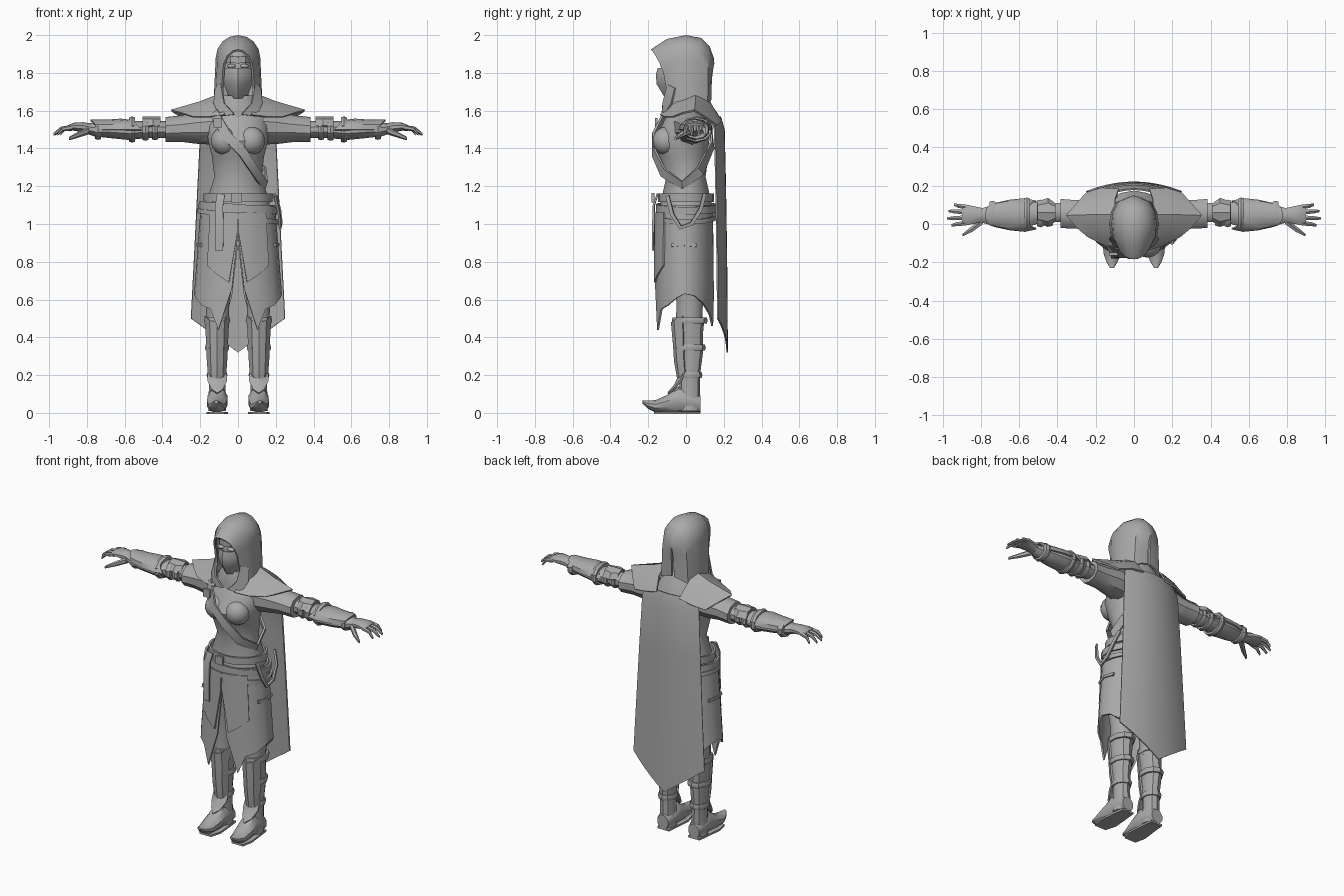
import bpy, bmesh, math
from mathutils import Vector

cube = bpy.data.objects.get("Cube")
if cube:
    bpy.data.objects.remove(cube, do_unlink=True)

grey = bpy.data.materials.new("plain_grey")
grey.use_nodes = True
colour = (0.4, 0.4, 0.4, 1)
grey.diffuse_color = colour
grey.node_tree.nodes["Principled BSDF"].inputs["Base Color"].default_value = colour


def finish(name, bm, mirror=False, angle=35):
    bmesh.ops.recalc_face_normals(bm, faces=bm.faces)
    mesh = bpy.data.meshes.new(name)
    bm.to_mesh(mesh)
    bm.free()
    mesh.materials.append(grey)
    obj = bpy.data.objects.new(name, mesh)
    bpy.context.collection.objects.link(obj)
    bpy.ops.object.select_all(action='DESELECT')
    obj.select_set(True)
    bpy.context.view_layer.objects.active = obj
    bpy.ops.object.shade_smooth_by_angle(angle=math.radians(angle))
    if mirror:
        mod = obj.modifiers.new("mirror", 'MIRROR')
        mod.use_mirror_merge = False
    return obj


def loft(name, rings, axis='z', n=12, mirror=False):
    """Closed tube through rings of (x, y, z, radius a, radius b)."""
    bm = bmesh.new()
    loops = []
    for x, y, z, a, b in rings:
        loop = []
        for i in range(n):
            t = math.tau * (i + 0.5) / n
            c, s = a * math.cos(t), b * math.sin(t)
            p = {'x': (x, y + c, z + s), 'y': (x + c, y, z + s), 'z': (x + c, y + s, z)}[axis]
            loop.append(bm.verts.new(p))
        loops.append(loop)
    for lo, hi in zip(loops, loops[1:]):
        for i in range(n):
            j = (i + 1) % n
            bm.faces.new((lo[i], lo[j], hi[j], hi[i]))
    bm.faces.new(loops[0])
    bm.faces.new(loops[-1])
    return finish(name, bm, mirror)


def sheet(name, rows, thick=0.01, mirror=False, closed=False):
    """Thin panel through a grid of points."""
    bm = bmesh.new()
    grid = [[bm.verts.new(p) for p in row] for row in rows]
    pairs = list(zip(grid, grid[1:]))
    if closed:
        pairs.append((grid[-1], grid[0]))
    for a, b in pairs:
        for i in range(len(a) - 1):
            bm.faces.new((a[i], a[i + 1], b[i + 1], b[i]))
    bmesh.ops.recalc_face_normals(bm, faces=bm.faces)
    bmesh.ops.solidify(bm, geom=bm.faces[:], thickness=thick)
    return finish(name, bm, mirror)


def ribbon(name, pts, width, centre, closed=False, mirror=False, thick=0.012):
    """Strap lying on the body, facing away from a centre."""
    pts, rows, n = [Vector(p) for p in pts], [], len(pts)
    for i, p in enumerate(pts):
        a = pts[(i - 1) % n] if closed else pts[max(i - 1, 0)]
        b = pts[(i + 1) % n] if closed else pts[min(i + 1, n - 1)]
        out = p - Vector(centre)
        out.z *= 0.4
        side = (b - a).cross(out).normalized() * width / 2
        rows.append([p - side, p + side])
    return sheet(name, rows, thick, mirror, closed)


def hoop(name, z, rx, ry, width, tilt=0.0, cy=0.0):
    pts = []
    for i in range(24):
        t = math.tau * i / 24
        pts.append((rx * math.cos(t), cy + ry * math.sin(t), z + tilt * math.cos(t)))
    return ribbon(name, pts, width, (0, cy, z), closed=True)


def ball(name, loc, size, mirror=False):
    bm = bmesh.new()
    bmesh.ops.create_uvsphere(bm, u_segments=14, v_segments=9, radius=1)
    bmesh.ops.scale(bm, vec=size, verts=bm.verts)
    bmesh.ops.translate(bm, vec=loc, verts=bm.verts)
    return finish(name, bm, mirror)


# Torso, neck and cowl
loft("torso", [(0, 0, 1, .18, .14), (0, 0, 1.12, .168, .135), (0, 0, 1.25, .126, .105),
               (0, -.015, 1.36, .14, .135), (0, -.025, 1.44, .16, .15), (0, 0, 1.52, .17, .13),
               (0, .02, 1.6, .15, .11), (0, .02, 1.66, .06, .06)], n=20)
ball("bust", (.07, -.105, 1.44), (.075, .072, .075), mirror=True)
loft("neck", [(0, 0, 1.55, .06, .06), (0, -.01, 1.74, .055, .06)])
loft("cowl", [(0, .035, 1.53, .17, .14), (0, .02, 1.61, .135, .13), (0, .01, 1.68, .095, .1)], n=14)

# Head, mask and eyes
ball("head", (0, -.02, 1.81), (.084, .11, .14))
ball("eye", (.034, -.118, 1.836), (.024, .018, .012), mirror=True)
sheet("brow", [[(0, -.135, z), (.04, -.128, z + .004), (.078, -.08, z)] for z in (1.85, 1.885)], mirror=True)
sheet("face_mask", [[(0, y, z), (w * .5, y + .018, z), (w, y + .075, z)] for y, z, w in
                    ((-.15, 1.825, .08), (-.16, 1.79, .08), (-.155, 1.74, .075), (-.11, 1.665, .045))],
      mirror=True)

# Hood made of arches from brim to back
hood = []
for yt, yb, w, zt, zb in ((-.185, -.095, .082, 1.925, 1.57), (-.1, -.06, .11, 1.98, 1.57),
                          (0, 0, .118, 2, 1.58), (.08, .06, .11, 1.985, 1.6), (.125, .115, .085, 1.94, 1.63),
                          (.147, .13, .045, 1.88, 1.65), (.15, .135, .008, 1.85, 1.66)):
    top = zt - .12
    arch = [(-w * 1.12, zb), (-w * 1.06, (zb + top) / 2)]
    arch += [(-w * math.cos(math.pi * i / 8), top + .12 * math.sin(math.pi * i / 8)) for i in range(9)]
    arch += [(w * 1.06, (zb + top) / 2), (w * 1.12, zb)]
    hood.append([(x, yb + (yt - yb) * ((z - zb) / (zt - zb)) ** 3, z) for x, z in arch])
sheet("hood", hood, .012)
sheet("hood_lapel", [[(.092, -.1, 1.74), (.122, -.06, 1.72)], [(.075, -.125, 1.64), (.13, -.08, 1.64)],
                     [(.02, -.13, 1.58), (.1, -.12, 1.57)]], mirror=True)

# Shoulder mantle and cape
sheet("shoulder_mantle", [
    [(.07, -.14, 1.58), (.15, -.115, 1.57), (.24, -.07, 1.57)],
    [(.1, -.06, 1.65), (.18, -.04, 1.635), (.3, -.02, 1.59)],
    [(.1, .05, 1.69), (.2, .05, 1.65), (.355, .045, 1.605)],
    [(.1, .13, 1.64), (.19, .13, 1.61), (.3, .11, 1.565)],
    [(.08, .185, 1.56), (.17, .19, 1.545), (.25, .165, 1.525)]], mirror=True)
cape = []
for z, half, back, point in ((1.57, .18, .185, 0), (1.5, .2, .205, 0), (1.2, .215, .212, 0),
                             (.85, .232, .218, .03), (.5, .25, .222, .18)):
    us = [i / 5 for i in range(-5, 6)]
    cape.append([(u * half, back - .05 * u * u, z - point * (1 - abs(u))) for u in us])
sheet("cape", cape, .008)


# Skirt panels with cut hems
def skirt(name, columns, top, offset):
    rows = []
    for deg, hem in columns:
        t = math.radians(deg)
        row = []
        for i in range(5):
            z = top + (hem - top) * i / 4
            rx = .197 + .075 * (top - z) + offset
            ry = .15 + .015 * (top - z) + offset
            row.append((rx * math.sin(t), -.008 - ry * math.cos(t), z))
        rows.append(row)
    sheet(name, rows, .01, mirror=True)


skirt("skirt", ((0, .95), (8, .66), (25, .44), (38, .55), (55, .57), (75, .61), (90, .63),
                (110, .62), (130, .58), (150, .52), (162, .46), (172, .62), (180, .9)), 1.1, 0)
skirt("front_flap", ((1, .95), (12, .69), (28, .73), (46, .78)), 1.06, .01)
skirt("side_pocket", ((66, .88), (90, .885), (112, .88)), .9, .022)

# Belts, buckle and hanging straps
hoop("waist_belt", 1.14, .182, .148, .045)
hoop("upper_hip_belt", 1.085, .208, .16, .04, tilt=-.015)
hoop("lower_hip_belt", 1.04, .214, .165, .025, tilt=-.03)
sheet("buckle", [[(x, -.168, z) for z in (1.115, 1.165)] for x in (-.035, .02)], .015)
ribbon("hanging_strap", [(-.09, -.155, 1.16), (-.1, -.175, 1.1), (-.098, -.18, .95), (-.1, -.18, .86)],
       .042, (-.09, 0, 1), thick=.01)
ribbon("hip_loop", [(.205, -.1, 1.15), (.225, -.075, 1.05), (.23, -.03, .98), (.235, .03, 1),
                    (.225, .08, 1.08), (.195, .1, 1.16)], .02, (0, 0, 1.05))
ribbon("diagonal_sash", [(-.13, -.11, 1.59), (-.06, -.178, 1.47), (.03, -.175, 1.375), (.1, -.125, 1.27),
                         (.15, -.02, 1.2), (.14, .08, 1.28), (0, .145, 1.42), (-.12, .14, 1.55),
                         (-.14, .03, 1.65)], .05, (-.02, 0, 1.36), closed=True)
sheet("chest_buckle", [[(x, -.165, z) for z in (1.51, 1.56)] for x in (-.13, -.085)], .015)

# Arms
loft("sleeve", [(.13, .03, 1.515, .1, .095), (.22, .045, 1.51, .09, .085), (.3, .05, 1.505, .078, .07),
                (.385, .055, 1.5, .08, .066)], 'x', 10, True)
loft("forearm", [(.34, .06, 1.5, .05, .045), (.48, .06, 1.5, .055, .045), (.58, .05, 1.495, .075, .05),
                 (.68, .045, 1.5, .068, .045), (.76, .045, 1.5, .05, .036), (.8, .045, 1.505, .038, .028)],
     'x', 10, True)
for name, x, r in (("elbow_band", .44, .066), ("elbow_cuff", .49, .07), ("bracer_strap", .56, .082),
                   ("wrist_band", .74, .064)):
    loft(name, [(x - .016, .055, 1.5, r, r * .78), (x, .055, 1.5, r + .006, r * .85),
                (x + .016, .055, 1.5, r, r * .78)], 'x', 10, True)
sheet("elbow_pad", [[(x, .06 + r * math.cos(t), 1.5 + .068 * math.sin(t)) for t in (.3, .9, 1.57, 2.2, 2.8)]
                    for x, r in ((.41, .05), (.45, .08), (.505, .06))], mirror=True)
sheet("bracer_plate", [[(x + .05 * math.sin(t), .047 + r * math.cos(t), 1.5 + h * math.sin(t))
                        for t in (0, .5, 1, 1.57, 2.1, 2.6, 3.14)]
                       for x, r, h in ((.51, .075, .05), (.57, .088, .058), (.65, .08, .052), (.73, .062, .054))],
      mirror=True)

# Hands
loft("palm", [(.77, .045, 1.503, .036, .028), (.82, .047, 1.512, .044, .027), (.87, .047, 1.515, .056, .021),
              (.9, .047, 1.508, .052, .015)], 'x', 10, True)
for name, y, tip, spread in (("index_finger", .005, .955, -.012), ("middle_finger", .033, .976, -.004),
                             ("ring_finger", .062, .97, .006), ("little_finger", .089, .94, .012)):
    loft(name, [(.875, y, 1.512, .014, .014), ((.9 + tip) / 2, y + spread / 2, 1.503, .012, .012),
                (tip, y + spread, 1.475, .007, .008)], 'x', 6, True)
loft("thumb", [(.79, .02, 1.495, .024, .02), (.845, -.025, 1.473, .018, .016), (.895, -.057, 1.452, .008, .009)],
     'x', 6, True)

# Legs, boots and guards
loft("thigh", [(.095, .01, 1.05, .085, .11), (.105, .02, .7, .08, .09), (.108, .02, .58, .064, .072),
               (.108, .015, .46, .06, .072)], n=12, mirror=True)
loft("boot_shaft", [(.11, .02, .01, .05, .055), (.11, .02, .12, .047, .055), (.111, .02, .2, .046, .054),
                    (.113, .02, .32, .053, .07), (.11, .015, .42, .057, .075), (.108, .012, .5, .066, .086)],
     n=10, mirror=True)
loft("foot", [(.11, .078, .045, .04, .045), (.108, .03, .06, .053, .06), (.108, -.04, .07, .055, .07),
              (.111, -.1, .048, .056, .047), (.114, -.16, .035, .046, .033), (.115, -.2, .043, .03, .022),
              (.115, -.23, .058, .01, .009)], 'y', 10, True)
sole = [(.108, .075, .04), (.108, 0, .048), (.11, -.1, .058), (.113, -.17, .04)]
sheet("sole", [[(x - w, y, .006), (x + w, y, .006)] for x, y, w in sole], .012, True)
for name, z, rx, ry in (("ankle_band", .2, .053, .062), ("calf_band", .345, .063, .08),
                        ("boot_cuff", .49, .069, .09)):
    loft(name, [(.111, .02, z - .016, rx, ry), (.111, .02, z, rx + .005, ry + .005),
                (.111, .02, z + .016, rx, ry)], n=10, mirror=True)
sheet("shin_guard", [[(.111 + w * math.sin(t), .015 - d * math.cos(t), z - .05 * math.cos(t))
                      for t in (-1.2, -.6, 0, .6, 1.2)]
                     for z, w, d in ((.53, .07, .095), (.42, .064, .085), (.32, .06, .078), (.23, .053, .062))],
      mirror=True)
sheet("instep_flap", [[(.11 + w * s, y + .03 * abs(s), z + .02 * abs(s)) for s in (-1, 0, 1)]
                      for y, z, w in ((-.045, .19, .05), (-.062, .15, .052), (-.1, .105, .03))], mirror=True)
